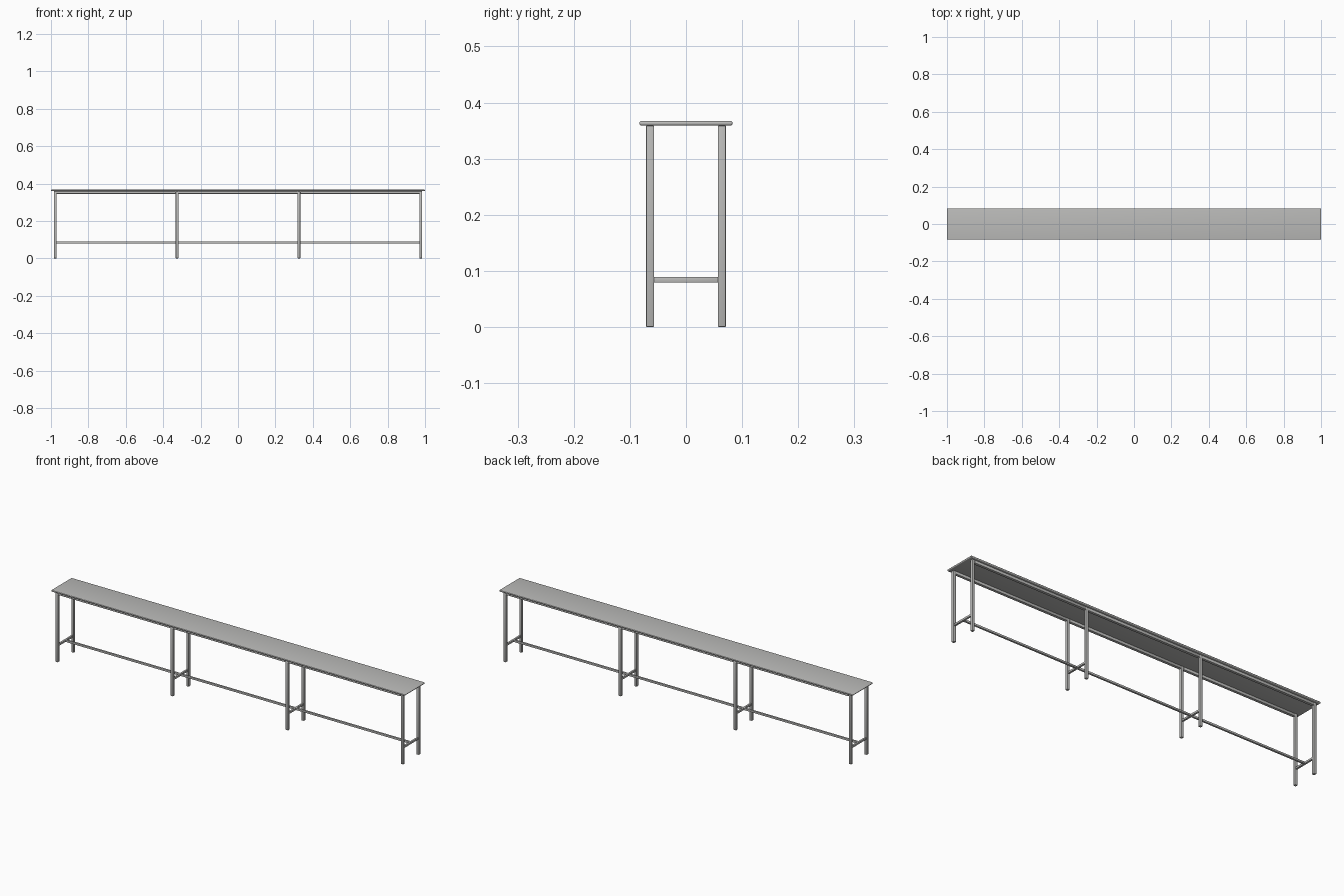
import bpy

if "Cube" in bpy.data.objects:
    bpy.data.objects.remove(bpy.data.objects["Cube"])

steel = bpy.data.materials.new("light_grey")
steel.diffuse_color = (0.50, 0.50, 0.49, 1)
steel.use_nodes = True
steel.node_tree.nodes["Principled BSDF"].inputs["Base Color"].default_value = steel.diffuse_color


def bar(name, x, y, z, bevel, segments):
    """Rounded box from (min, max) ranges on each axis."""
    bpy.ops.mesh.primitive_cube_add(
        size=1, location=[(a + b) / 2 for a, b in (x, y, z)])
    ob = bpy.context.object
    ob.name = name
    ob.scale = [b - a for a, b in (x, y, z)]
    bpy.ops.object.transform_apply(location=False, rotation=False, scale=True)
    ob.data.materials.append(steel)
    mod = ob.modifiers.new("rounded_edges", "BEVEL")
    mod.width = bevel
    mod.segments = segments
    bpy.ops.object.modifier_apply(modifier=mod.name)
    bpy.ops.object.shade_smooth_by_angle()
    return ob


T = 0.007            # half thickness of the legs
LEG_Y = 0.064        # leg centre line
TOP_Z = 0.359        # underside of the top
LEG_X = (-0.977, -0.326, 0.326, 0.977)

# Bench top with rounded rim
bar("bench_top", (-1, 1), (-0.083, 0.083), (TOP_Z, 0.367), 0.0035, 4)

# Leg pairs, each joined by a low cross bar
for x in LEG_X:
    for side in (-1, 1):
        y = side * LEG_Y
        bar("leg", (x - T, x + T), (y - T, y + T), (0, TOP_Z), 0.0015, 2)
    bar("cross_bar", (x - 0.005, x + 0.005), (-LEG_Y + T, LEG_Y - T),
        (0.079, 0.089), 0.001, 2)

# Rails under the top and the low middle stretcher, one length per bay
for x0, x1 in zip(LEG_X, LEG_X[1:]):
    for side in (-1, 1):
        y = side * LEG_Y
        bar("top_rail", (x0 + T, x1 - T), (y - T, y + T),
            (TOP_Z - 2 * T, TOP_Z), 0.0015, 2)
    bar("stretcher", (x0 + 0.005, x1 - 0.005), (-0.005, 0.005),
        (0.079, 0.089), 0.001, 2)
